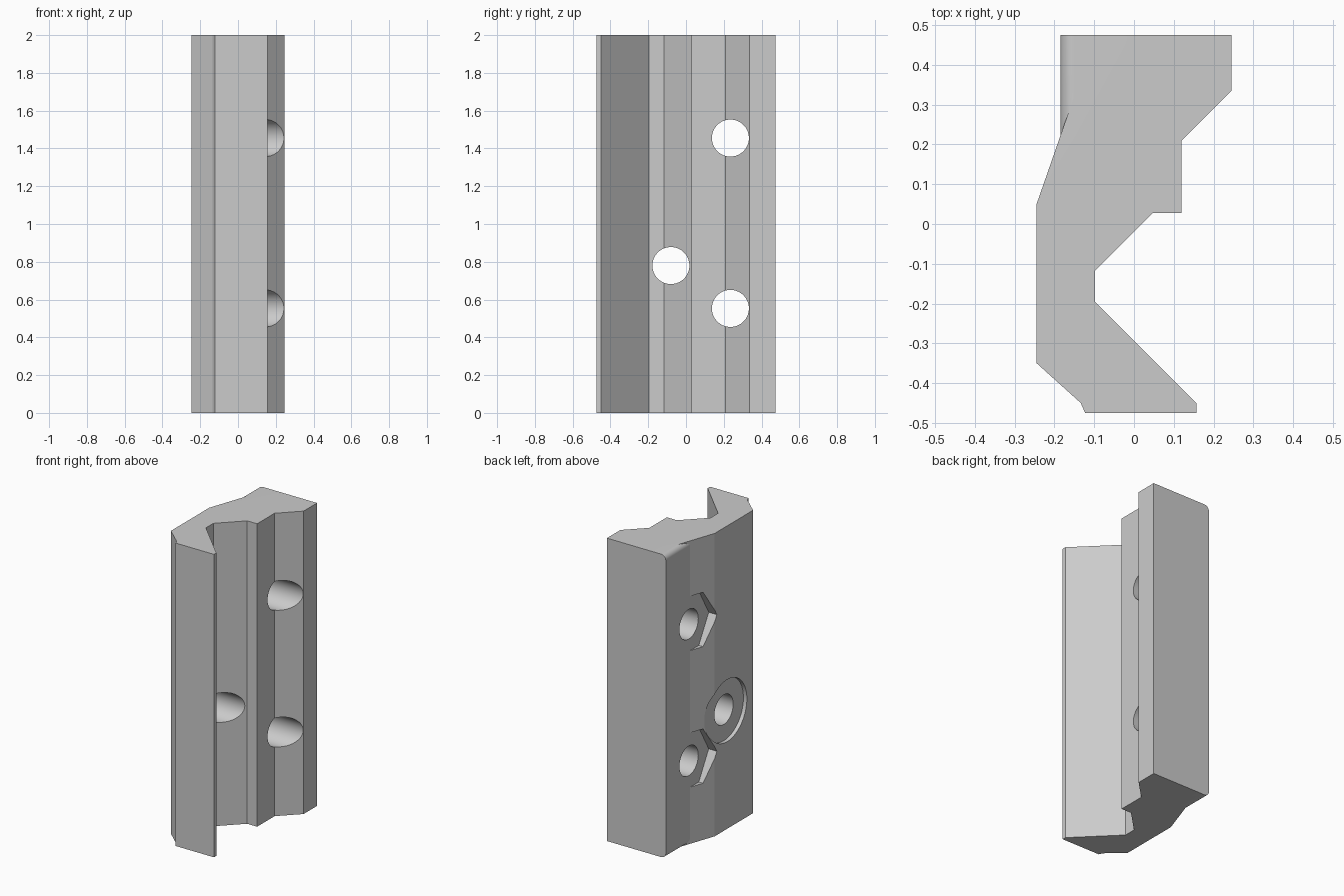
import bpy
import bmesh
import math
from mathutils import Matrix, Vector

cube = bpy.data.objects.get("Cube")
if cube:
    bpy.data.objects.remove(cube, do_unlink=True)

HEIGHT = 2.0
BACK = 0.475
FLAT_X = -0.185   # outer face of the rear pad, also the nut pocket floor
ROUND = 0.034     # rounding of the pad at both ends

grey = bpy.data.materials.new("light_grey")
grey.use_nodes = True
colour = (0.6, 0.6, 0.6, 1)
grey.diffuse_color = colour
grey.node_tree.nodes["Principled BSDF"].inputs["Base Color"].default_value = colour


def prism(name, points, direction):
    """Extrude a closed outline along a direction."""
    bm = bmesh.new()
    face = bm.faces.new([bm.verts.new(p) for p in points])
    new = bmesh.ops.extrude_face_region(bm, geom=[face])["geom"]
    verts = [v for v in new if isinstance(v, bmesh.types.BMVert)]
    bmesh.ops.translate(bm, verts=verts, vec=Vector(direction))
    bmesh.ops.recalc_face_normals(bm, faces=bm.faces)
    mesh = bpy.data.meshes.new(name)
    bm.to_mesh(mesh)
    bm.free()
    mesh.materials.append(grey)
    obj = bpy.data.objects.new(name, mesh)
    bpy.context.collection.objects.link(obj)
    return obj


def bore(name, y, z, radius, sides, x_start, x_end):
    """Cutter along x; six sides put a corner towards the front."""
    ring = [(x_start,
             y + radius * math.cos(2 * math.pi * i / sides),
             z + radius * math.sin(2 * math.pi * i / sides)) for i in range(sides)]
    return prism(name, ring, (x_end - x_start, 0, 0))


def combine(target, tool, operation):
    mod = target.modifiers.new(tool.name, 'BOOLEAN')
    mod.operation = operation
    mod.solver = 'EXACT'
    mod.object = tool
    bpy.context.view_layer.objects.active = target
    bpy.ops.object.modifier_apply(modifier=mod.name)
    bpy.data.objects.remove(tool, do_unlink=True)


# Clamp rail: constant section with a dovetail groove
section = [
    (-0.151, BACK), (0.245, BACK), (0.245, 0.335), (0.12, 0.21), (0.12, 0.028),
    (0.047, 0.028), (-0.098, -0.117), (-0.098, -0.195), (0.157, -0.45),
    (0.157, -BACK), (-0.123, -BACK), (-0.134, -0.45), (-0.245, -0.35),
    (-0.245, 0.05), (-0.151, 0.32),
]
rail = prism("clamp_rail", [(x, y, 0) for x, y in section], (0, 0, HEIGHT))

# Rear pad with rounded end edges
outline = [(0, HEIGHT), (0, 0)]
for z_mid, start in ((ROUND, 270), (HEIGHT - ROUND, 180)):
    for i in range(9):
        a = math.radians(start - 90 * i / 8)
        outline.append((FLAT_X + ROUND + ROUND * math.cos(a),
                        z_mid + ROUND * math.sin(a)))
pad = prism("rear_pad", [(x, 0.2, z) for x, z in outline], (0, BACK - 0.2, 0))
combine(rail, pad, 'UNION')

# Two bolt holes with hexagonal nut pockets
for z in (0.553, 1.455):
    combine(rail, bore("nut_pocket", 0.235, z, 0.207, 6, -0.4, FLAT_X - 0.0005), 'DIFFERENCE')
    combine(rail, bore("bolt_hole", 0.235, z, 0.098, 64, -0.5, 0.5), 'DIFFERENCE')

# Middle hole with a shallow round counterbore
combine(rail, bore("counterbore", -0.08, 0.78, 0.205, 64, -0.4, -0.22), 'DIFFERENCE')
combine(rail, bore("middle_hole", -0.08, 0.78, 0.098, 64, -0.5, 0.5), 'DIFFERENCE')

# Smooth bores, sharp edges
bpy.ops.object.select_all(action='DESELECT')
rail.select_set(True)
bpy.context.view_layer.objects.active = rail
bpy.ops.object.shade_smooth_by_angle(angle=math.radians(15))
